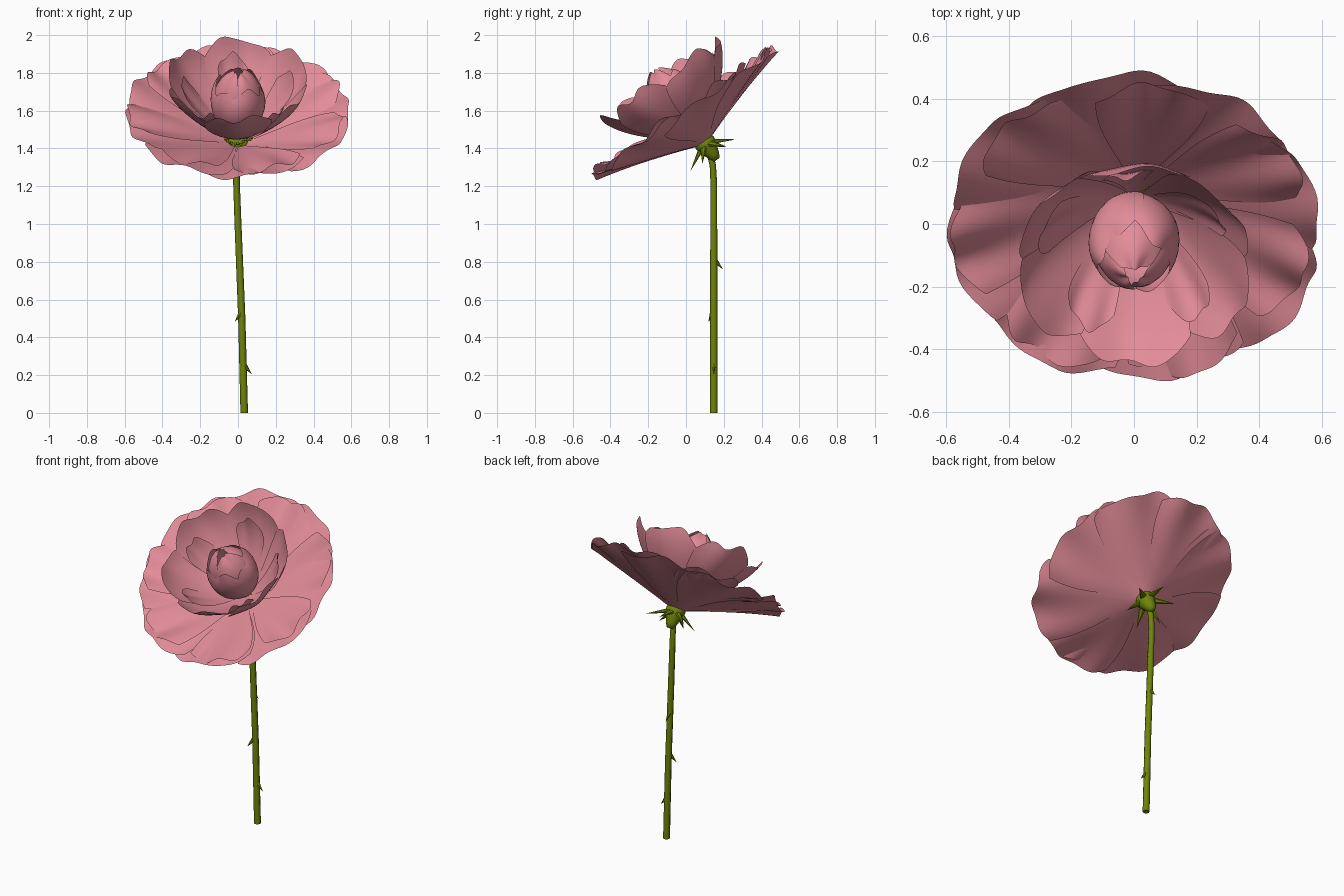
import bpy, bmesh, math, random
from mathutils import Vector, Matrix

random.seed(4)
if bpy.data.objects.get("Cube"):
    bpy.data.objects.remove(bpy.data.objects["Cube"])


def material(name, colour):
    m = bpy.data.materials.new(name)
    m.use_nodes = True
    m.diffuse_color = colour
    m.node_tree.nodes["Principled BSDF"].inputs["Base Color"].default_value = colour
    return m


pink = material("petal pink", (0.77, 0.265, 0.32, 1))
green = material("stem green", (0.16, 0.23, 0.003, 1))

# Flower head frame: the bloom leans towards the front
head = Matrix.Translation((0, 0.1, 1.43)) @ Matrix.Rotation(math.radians(35), 4, "X")


def finish(name, bm, mat, matrix=Matrix(), smooth=True):
    bm.transform(matrix)
    mesh = bpy.data.meshes.new(name)
    bm.to_mesh(mesh)
    bm.free()
    mesh.materials.append(mat)
    for p in mesh.polygons:
        p.use_smooth = smooth
    obj = bpy.data.objects.new(name, mesh)
    bpy.context.collection.objects.link(obj)
    return obj


def petal(name, profile, angle, half_width, ruffle, twist, trim):
    """Sweep a profile round the bloom axis over one petal's share of the turn."""
    rows, cols = 14, 22
    phase = random.uniform(0, math.tau)
    size = random.uniform(0.97, 1.01)
    bm = bmesh.new()
    grid = []
    for i in range(rows + 1):
        line = []
        for j in range(cols + 1):
            v = 2 * j / cols - 1
            edge = size * (1 - trim * abs(v) ** 3 + ruffle * 0.6 * math.sin(8 * v + phase))
            u = i / rows * edge
            r, h = profile(u)
            a = angle + v * half_width * (0.8 + 0.2 * math.sin(math.pi * min(u, 1)))
            h += twist * v * u + ruffle * u ** 3 * math.sin(5 * v + 2 * phase)
            line.append(bm.verts.new((r * math.cos(a), r * math.sin(a), h)))
        grid.append(line)
    for i in range(rows):
        for j in range(cols):
            bm.faces.new((grid[i][j], grid[i][j + 1], grid[i + 1][j + 1], grid[i + 1][j]))
    return finish(name, bm, pink, head)


def whorl(name, profile, count, start, half_width, ruffle, twist, trim):
    for k in range(count):
        petal(f"{name}_{k + 1}", profile, start + math.tau * k / count,
              half_width, ruffle, twist, trim)


def open_profile(radius, height):
    return lambda u: (0.03 + (radius - 0.03) * u, height * u ** 0.95)


def cup_profile(radius, height):
    return lambda u: (0.03 + (radius - 0.03) * math.sin(1.3 * u) / math.sin(1.3),
                      0.05 + (height - 0.05) * u ** 1.15)


def bud_profile(radius, closing):
    return lambda u: (radius * max(math.sin(closing * u), 0.02) ** 1.3,
                      0.27 - 0.2 * math.cos(closing * u))


# Wide outer petals, cupped middle petals and the closed bud
whorl("outer_petal", open_profile(0.605, 0.2), 8, 0.2, 0.56, 0.02, 0.014, 0.06)
whorl("upper_outer_petal", open_profile(0.58, 0.22), 7, 0.55, 0.42, 0.022, 0.014, 0.1)
whorl("cup_petal", cup_profile(0.38, 0.42), 6, math.pi / 2, 0.6, 0.02, 0.018, 0.16)
whorl("inner_cup_petal", cup_profile(0.31, 0.36), 5, 0.4, 0.34, 0.02, 0.02, 0.22)
whorl("bud_petal", bud_profile(0.145, 2.3), 3, 0.5, 1.25, 0.02, 0.012, 0.16)
whorl("inner_bud_petal", bud_profile(0.132, 2.9), 3, 1.5, 1.25, 0.006, 0.008, 0.06)

# Ring of stamens around the bud
bm = bmesh.new()
for k in range(28):
    a = math.tau * k / 28
    r = random.uniform(0.062, 0.075)
    place = Matrix.Translation((r * math.cos(a), r * math.sin(a), random.uniform(0.035, 0.055)))
    bmesh.ops.create_icosphere(bm, subdivisions=1, radius=0.009, matrix=place)
finish("stamens", bm, green, head)

# Tapered receptacle under the petals
bm = bmesh.new()
outline = [(0.018, -0.11), (0.032, -0.085), (0.042, -0.055), (0.053, -0.025), (0.058, 0.0), (0.05, 0.02)]
rings = [[bm.verts.new((r * math.cos(k * math.tau / 12), r * math.sin(k * math.tau / 12), h))
          for k in range(12)] for r, h in outline]
for low, high in zip(rings, rings[1:]):
    for k in range(12):
        n = (k + 1) % 12
        bm.faces.new((low[k], low[n], high[n], high[k]))
bm.faces.new(rings[0][::-1])
bm.faces.new(rings[-1])
finish("receptacle", bm, green, head)


def spike(name, base, tip, width, thickness, matrix=Matrix()):
    """Flattened six-sided cone from base to tip."""
    base, tip = Vector(base), Vector(tip)
    way = tip - base
    bm = bmesh.new()
    bmesh.ops.create_cone(bm, cap_ends=True, segments=6, radius1=1, radius2=0, depth=way.length)
    bm.transform(Matrix.Diagonal((width, thickness, 1, 1)))
    turn = way.to_track_quat("Z", "Y").to_matrix().to_4x4()
    finish(name, bm, green, matrix @ Matrix.Translation((base + tip) / 2) @ turn, False)


# Pointed sepals swept back from the receptacle
for k in range(6):
    a = math.tau * k / 6 + math.pi / 2
    c, s = math.cos(a), math.sin(a)
    reach = random.uniform(0.14, 0.165)
    spike(f"sepal_{k + 1}", (0.035 * c, 0.035 * s, -0.015), (reach * c, reach * s, -0.08),
          0.024, 0.014, head)

# Slender stem curving into the flower head
curve = bpy.data.curves.new("stem", "CURVE")
curve.dimensions = "3D"
curve.bevel_depth = 0.02
curve.bevel_resolution = 2
curve.use_fill_caps = True
path = [(0.033, 0.147, 0), (0.02, 0.147, 0.5), (0.0, 0.147, 1.0), (-0.008, 0.147, 1.22),
        (-0.008, 0.142, 1.31), (-0.002, 0.12, 1.4)]
spline = curve.splines.new("POLY")
spline.points.add(len(path) - 1)
for i, (point, place) in enumerate(zip(spline.points, path)):
    point.co = (*place, 1)
    point.radius = 1 - 0.04 * i
curve.materials.append(green)
bpy.context.collection.objects.link(bpy.data.objects.new("stem", curve))

# Thorns
spike("thorn_low", (0.035, 0.147, 0.25), (0.073, 0.147, 0.205), 0.012, 0.014)
spike("thorn_middle", (0.012, 0.138, 0.525), (-0.018, 0.118, 0.48), 0.012, 0.014)
spike("thorn_high", (0.005, 0.155, 0.805), (0.005, 0.196, 0.76), 0.012, 0.014)
